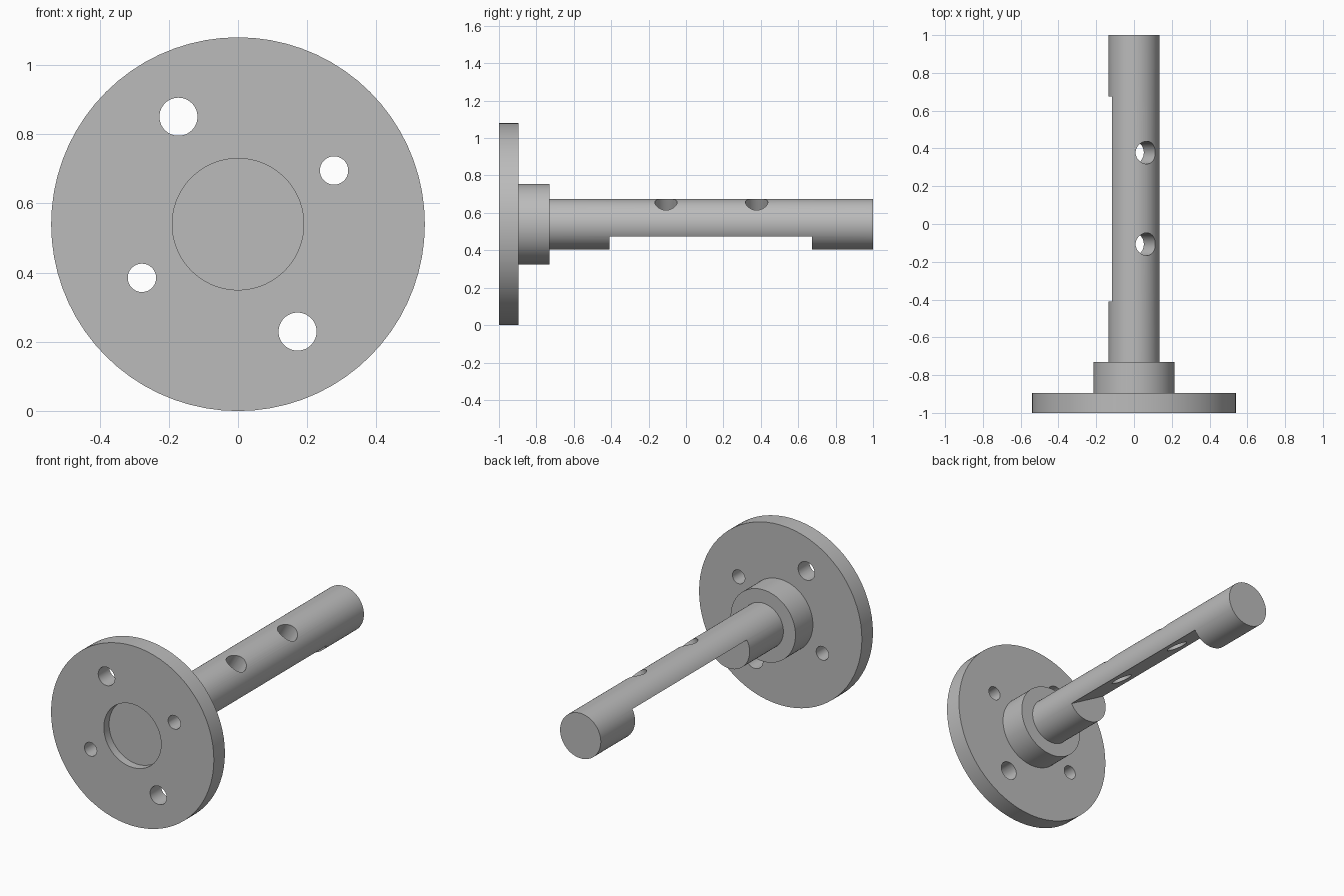
import bpy, bmesh
from math import pi, radians, sin, cos
from mathutils import Matrix, Vector

SEGMENTS = 72
AXIS_Z = 0.54            # height of the shaft axis
TILT = radians(30)       # roll of the flat and cross holes about the axis

cube = bpy.data.objects.get("Cube")
if cube:
    bpy.data.objects.remove(cube, do_unlink=True)

steel = bpy.data.materials.new("grey_steel")
steel.use_nodes = True
GREY = (0.5, 0.5, 0.5, 1)
steel.diffuse_color = GREY
steel.node_tree.nodes["Principled BSDF"].inputs["Base Color"].default_value = GREY


def make_object(name, bm):
    bmesh.ops.recalc_face_normals(bm, faces=bm.faces[:])
    mesh = bpy.data.meshes.new(name)
    bm.to_mesh(mesh)
    bm.free()
    obj = bpy.data.objects.new(name, mesh)
    bpy.context.collection.objects.link(obj)
    mesh.materials.append(steel)
    return obj


def lathe(name, profile):
    """Turn a (radius, y) profile that starts and ends on the axis."""
    bm = bmesh.new()
    verts = [bm.verts.new((r, y, AXIS_Z)) for r, y in profile]
    edges = [bm.edges.new(pair) for pair in zip(verts, verts[1:])]
    bmesh.ops.spin(bm, geom=verts + edges, cent=(0, 0, AXIS_Z), axis=(0, 1, 0),
                   angle=2 * pi, steps=SEGMENTS)
    bmesh.ops.remove_doubles(bm, verts=bm.verts[:], dist=1e-4)
    return make_object(name, bm)


def drill(name, centre, direction, radius, length):
    """Cylinder cutter pointing along a direction."""
    bm = bmesh.new()
    turn = Vector(direction).to_track_quat('Z', 'Y').to_matrix().to_4x4()
    bmesh.ops.create_cone(bm, cap_ends=True, segments=48, radius1=radius,
                          radius2=radius, depth=length,
                          matrix=Matrix.Translation(centre) @ turn)
    return make_object(name, bm)


def cut(target, cutters):
    """Subtract the cutters, bake the result and discard them."""
    for cutter in cutters:
        mod = target.modifiers.new("cut", 'BOOLEAN')
        mod.operation = 'DIFFERENCE'
        mod.solver = 'EXACT'
        mod.object = cutter
    graph = bpy.context.evaluated_depsgraph_get()
    target.data = bpy.data.meshes.new_from_object(target.evaluated_get(graph))
    target.modifiers.clear()
    for cutter in cutters:
        bpy.data.objects.remove(cutter, do_unlink=True)


# Flange disc with hub behind it and a shallow round recess in front
flange = lathe("flange_and_hub", [(0, -0.95), (0.19, -0.95), (0.19, -1), (0.54, -1),
                                  (0.54, -0.895), (0.215, -0.895),
                                  (0.215, -0.73), (0, -0.73)])

# Two opposed pairs of bolt holes
bolts = []
for angle, reach, radius in ((29.2, 0.318, 0.041), (119, 0.355, 0.055)):
    for side in (0, 180):
        a = radians(angle + side)
        centre = (reach * cos(a), -0.95, AXIS_Z + reach * sin(a))
        bolts.append(drill("bolt_hole", centre, (0, 1, 0), radius, 0.4))
cut(flange, bolts)

# Round shaft
shaft = lathe("shaft", [(0, -0.73), (0.135, -0.73), (0.135, 1), (0, 1)])

# Long flat that leaves a half-round middle, turned about the shaft axis
bm = bmesh.new()
roll = Matrix.Rotation(TILT, 4, 'Y')
bmesh.ops.create_cube(bm, size=1, matrix=Matrix.Translation((0, 0.1325, AXIS_Z)) @ roll
                      @ Matrix.Translation((0, 0, -0.2))
                      @ Matrix.Diagonal((0.5, 1.085, 0.4, 1)))
cutters = [make_object("flat_cutter", bm)]

# Cross holes square to the flat
for y in (-0.107, 0.378):
    cutters.append(drill("cross_hole", (0, y, AXIS_Z), (sin(TILT), 0, cos(TILT)), 0.06, 0.6))
cut(shaft, cutters)

# Smooth the round walls, keep edges crisp
for obj in (flange, shaft):
    bpy.ops.object.select_all(action='DESELECT')
    obj.select_set(True)
    bpy.context.view_layer.objects.active = obj
    bpy.ops.object.shade_smooth_by_angle(angle=radians(30))
